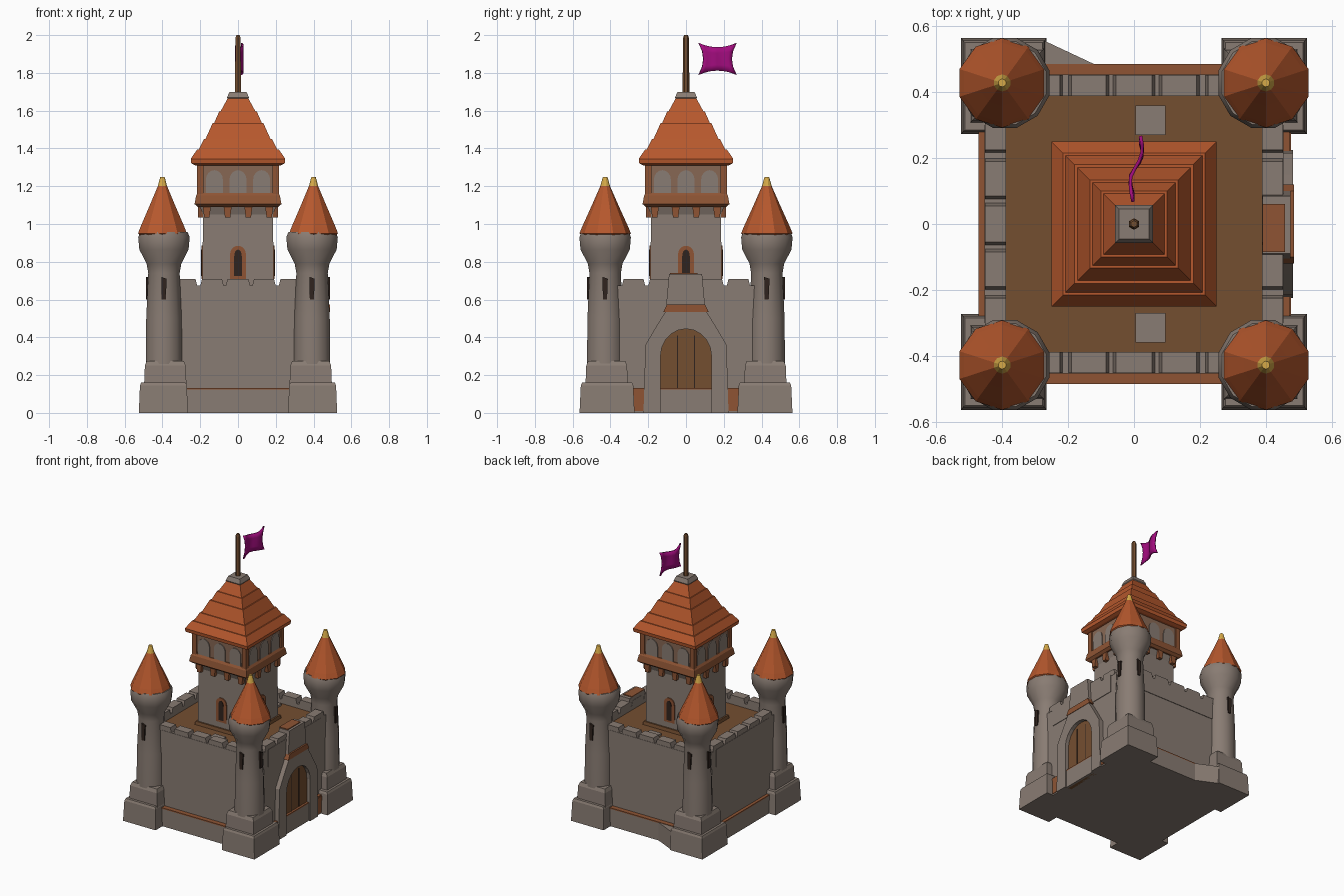
import bpy, math
from mathutils import Vector

if "Cube" in bpy.data.objects:
    bpy.data.objects.remove(bpy.data.objects["Cube"])


def material(name, r, g, b):
    m = bpy.data.materials.new(name)
    lin = [((c / 255 + 0.055) / 1.055) ** 2.4 for c in (r, g, b)]
    m.diffuse_color = (*lin, 1)
    m.use_nodes = True
    m.node_tree.nodes["Principled BSDF"].inputs["Base Color"].default_value = m.diffuse_color
    return m


STONE = material("grey stone", 137, 124, 115)
TILE = material("orange roof tile", 182, 88, 45)
WOOD = material("brown wood", 116, 78, 48)
TRIM = material("rust brown timber", 142, 84, 52)
PLASTER = material("warm plaster", 136, 104, 84)
GOLD = material("gold", 214, 170, 72)
PURPLE = material("purple cloth", 162, 12, 126)
DARK = material("dark opening", 48, 36, 30)


def make(name, verts, faces, mats, face_mats=None, smooth=None):
    me = bpy.data.meshes.new(name)
    me.from_pydata([tuple(v) for v in verts], [], faces)
    for m in mats:
        me.materials.append(m)
    if face_mats:
        for p, i in zip(me.polygons, face_mats):
            p.material_index = i
    if smooth:
        for p in me.polygons:
            p.use_smooth = True
        me.set_sharp_from_angle(angle=math.radians(smooth))
    ob = bpy.data.objects.new(name, me)
    bpy.context.collection.objects.link(ob)
    return ob


def lathe(name, profile, n, loc, mats, bands=None, smooth=None, sx=1, sy=1):
    """Stack of n-sided rings; for n = 4 the radius is the half width."""
    k = 1 / math.cos(math.pi / 4) if n == 4 else 1
    off = math.pi / n
    verts, faces, fm = [], [], []
    for r, z in profile:
        for i in range(n):
            a = off + 2 * math.pi * i / n
            verts.append((loc[0] + sx * k * r * math.cos(a), loc[1] + sy * k * r * math.sin(a), z))
    for j in range(len(profile) - 1):
        for i in range(n):
            i2 = (i + 1) % n
            faces.append((j * n + i, j * n + i2, (j + 1) * n + i2, (j + 1) * n + i))
            fm.append(bands[j] if bands else 0)
    last = (len(profile) - 1) * n
    faces += [tuple(reversed(range(n))), tuple(range(last, last + n))]
    fm += [bands[0] if bands else 0, bands[-1] if bands else 0]
    return make(name, verts, faces, mats, fm, smooth)


def extrude(name, outline, side, d0, d1, mat, origin=(0, 0)):
    """Outline in (along wall, z), pushed out from d0 to d1 towards side (0=+x, 1=+y, 2=-x, 3=-y)."""
    a = side * math.pi / 2
    nrm, tan = Vector((math.cos(a), math.sin(a), 0)), Vector((-math.sin(a), math.cos(a), 0))
    o = Vector((*origin, 0))
    n = len(outline)
    verts = [o + nrm * d + tan * u + Vector((0, 0, z)) for d in (d0, d1) for u, z in outline]
    faces = [tuple(reversed(range(n))), tuple(range(n, 2 * n))]
    faces += [(i, (i + 1) % n, n + (i + 1) % n, n + i) for i in range(n)]
    return make(name, verts, faces, [mat])


def rect(u0, u1, z0, z1):
    return [(u0, z0), (u1, z0), (u1, z1), (u0, z1)]


def arch(w, z0, spring, top, n=8, u=0):
    pts = [(u - w, z0), (u + w, z0)]
    return pts + [(u + w * math.cos(math.pi * i / n), spring + (top - spring) * math.sin(math.pi * i / n))
                  for i in range(n + 1)]


# Solid core with the wooden courtyard floor on top
core = lathe("courtyard_core", [(0.42, 0), (0.42, 0.645)], 4, (0, 0), [STONE, WOOD])
core.data.polygons[-1].material_index = 1

# Curtain walls, brown-topped footing and merlons on all four sides
for s in range(4):
    along_x = s % 2 == 1
    out = 0.45
    foot = 0.485 if along_x else 0.472
    extrude("curtain_wall", rect(-0.4, 0.4, 0, 0.675), s, 0.388, out, STONE)
    extrude("wall_top_band", rect(-0.3, 0.3, 0.55, 0.675), s, 0.40, out + 0.004, STONE)
    extrude("wall_footing", rect(-0.38, 0.38, 0, 0.125), s, 0.39, foot, STONE)
    extrude("footing_timber", rect(-0.38, 0.38, 0.125, 0.133), s, 0.39, foot, TRIM)
    for u0, u1 in ((-0.33, -0.225), (-0.19, -0.085), (-0.055, 0.055), (0.085, 0.19), (0.225, 0.33)):
        extrude("merlon", [(u0 - 0.01, 0.67), (u1 + 0.01, 0.67), (u1, 0.71), (u0, 0.71)],
                s, 0.388, out + 0.002, STONE)

# Ground wedge beside the back left tower
make("footing_wedge", [(x, y, z) for z in (0, 0.13) for x, y in ((-0.3, 0.45), (-0.11, 0.48), (-0.27, 0.555))],
     [(2, 1, 0), (3, 4, 5), (0, 1, 4, 3), (1, 2, 5, 4), (2, 0, 3, 5)], [STONE])

# Corner towers
for sx in (-1, 1):
    for sy in (-1, 1):
        c = (0.4 * sx, 0.428 * sy)
        lathe("tower_base", [(0.13, 0), (0.124, 0.145), (0.118, 0.16)], 4,
              (0.395 * sx, 0.418 * sy), [STONE], sx=1, sy=1.12)
        lathe("tower_plinth", [(0.112, 0.15), (0.108, 0.25), (0.098, 0.275)], 4,
              (0.385 * sx, 0.42 * sy), [STONE])
        lathe("tower_shaft", [(0.1, 0.2), (0.097, 0.5), (0.086, 0.74), (0.095, 0.79), (0.135, 0.865),
                              (0.141, 0.93), (0.13, 0.957)], 12, (0.392 * sx, 0.428 * sy), [STONE], smooth=35)
        lathe("tower_roof", [(0.125, 0.94), (0.136, 0.95), (0.122, 0.985), (0.07, 1.1), (0.026, 1.2),
                             (0.012, 1.25)], 10, c, [TILE, GOLD], bands=[0, 0, 0, 0, 1])
        for s in (1 - sx, 2 - sy):      # arrow slits facing outwards
            extrude("arrow_slit", [(-0.012, 0.6), (0.01, 0.6), (0.014, 0.71), (-0.014, 0.72)],
                    s, 0.08, 0.096, DARK, (0.392 * sx, 0.428 * sy))

# Gate on the +x side: door, stone arch, keystone block and timber
outer = [(-0.225, 0), (-0.215, 0.36), (-0.15, 0.47), (-0.1, 0.55), (0.1, 0.55), (0.15, 0.47), (0.215, 0.36),
         (0.225, 0)]
inner = [(0.135, 0)] + arch(0.135, 0, 0.3, 0.445, 10)[2:] + [(-0.135, 0)]
extrude("gate_arch", outer[::-1] + inner[::-1], 0, 0.43, 0.483, STONE)
extrude("gate_door", arch(0.14, 0, 0.3, 0.45, 10), 0, 0.43, 0.456, WOOD)
for u in (-0.045, 0.045):
    extrude("door_seam", rect(u - 0.003, u + 0.003, 0, 0.41), 0, 0.45, 0.4575, DARK)
extrude("gate_timber", [(-0.12, 0.535), (0.12, 0.535), (0.1, 0.575), (-0.1, 0.575)], 0, 0.43, 0.486, TRIM)
extrude("gate_block", [(-0.105, 0.57), (0.1, 0.57), (0.085, 0.735), (-0.09, 0.735)], 0, 0.39, 0.475, STONE)
extrude("gate_block_cap", rect(-0.085, 0.06, 0.733, 0.741), 0, 0.39, 0.458, TRIM)
for u in (-0.265, 0.265):
    extrude("gate_side_timber", rect(u - 0.045, u + 0.045, 0.01, 0.125), 0, 0.45, 0.476, TRIM)

# Keep: stone shaft, skirting, doors and stepping slabs
lathe("keep_shaft", [(0.19, 0.6), (0.185, 1.05), (0.205, 1.1)], 4, (0, 0), [STONE])
lathe("keep_skirting", [(0.205, 0.64), (0.2, 0.668)], 4, (0, 0), [WOOD])
for s in range(4):
    extrude("keep_door_frame", arch(0.042, 0.71, 0.84, 0.885), s, 0.18, 0.194, TRIM)
    extrude("keep_door_opening", arch(0.02, 0.725, 0.83, 0.865), s, 0.18, 0.197, DARK)
for y in (0.315, -0.315):
    lathe("stone_slab", [(0.045, 0.64), (0.045, 0.66)], 4, (0.05, y), [STONE])

# Overhanging gallery with corbels, beams, posts and rounded panels
for s in range(4):
    for u in (-0.165, -0.055, 0.055, 0.165):
        extrude("corbel", [(u - 0.014, 1.035), (u + 0.014, 1.035), (u + 0.022, 1.1), (u - 0.022, 1.1)],
                s, 0.17, 0.212, TRIM)
    for u in (-0.125, 0, 0.125):
        extrude("gallery_panel", arch(0.045, 1.165, 1.235, 1.285, u=u), s, 0.2, 0.212, STONE)
lathe("gallery_beam", [(0.212, 1.09), (0.23, 1.105), (0.222, 1.15), (0.212, 1.165)], 4, (0, 0), [TRIM])
lathe("gallery_wall", [(0.205, 1.15), (0.208, 1.33)], 4, (0, 0), [PLASTER])
for sx in (-1, 1):
    for sy in (-1, 1):
        lathe("gallery_post", [(0.017, 1.15), (0.017, 1.33)], 4, (0.199 * sx, 0.199 * sy), [TRIM])

# Keep roof with stepped tile courses, stone cap and pole
lathe("keep_roof", [(0.225, 1.31), (0.247, 1.32), (0.25, 1.345), (0.216, 1.395), (0.208, 1.395), (0.18, 1.45),
                    (0.172, 1.45), (0.134, 1.535), (0.126, 1.535), (0.1, 1.595), (0.093, 1.595), (0.052, 1.67)],
      4, (0, 0), [TILE])
lathe("roof_cap", [(0.052, 1.655), (0.058, 1.67), (0.045, 1.7)], 4, (0, 0), [STONE])
lathe("flag_pole", [(0.018, 1.68), (0.016, 1.985), (0.01, 2.0)], 6, (0, 0), [WOOD])

# Waving flag with pulled-in edges
wave = [-0.003, -0.008, -0.011, -0.01, 0.002, 0.016, 0.024, 0.025, 0.02]
NU, NV = len(wave), 5
verts = []
for i in range(NU):
    for j in range(NV):
        p, q = 2 * i / (NU - 1) - 1, 2 * j / (NV - 1) - 1
        verts.append((wave[i], 0.167 + p * (0.075 + 0.025 * q * q), 1.874 + q * (0.062 + 0.022 * p * p)))
faces = [(i * NV + j, (i + 1) * NV + j, (i + 1) * NV + j + 1, i * NV + j + 1)
         for i in range(NU - 1) for j in range(NV - 1)]
flag = make("flag", verts, faces, [PURPLE], smooth=40)
mod = flag.modifiers.new("thickness", 'SOLIDIFY')
mod.thickness = 0.01
mod.offset = 0
